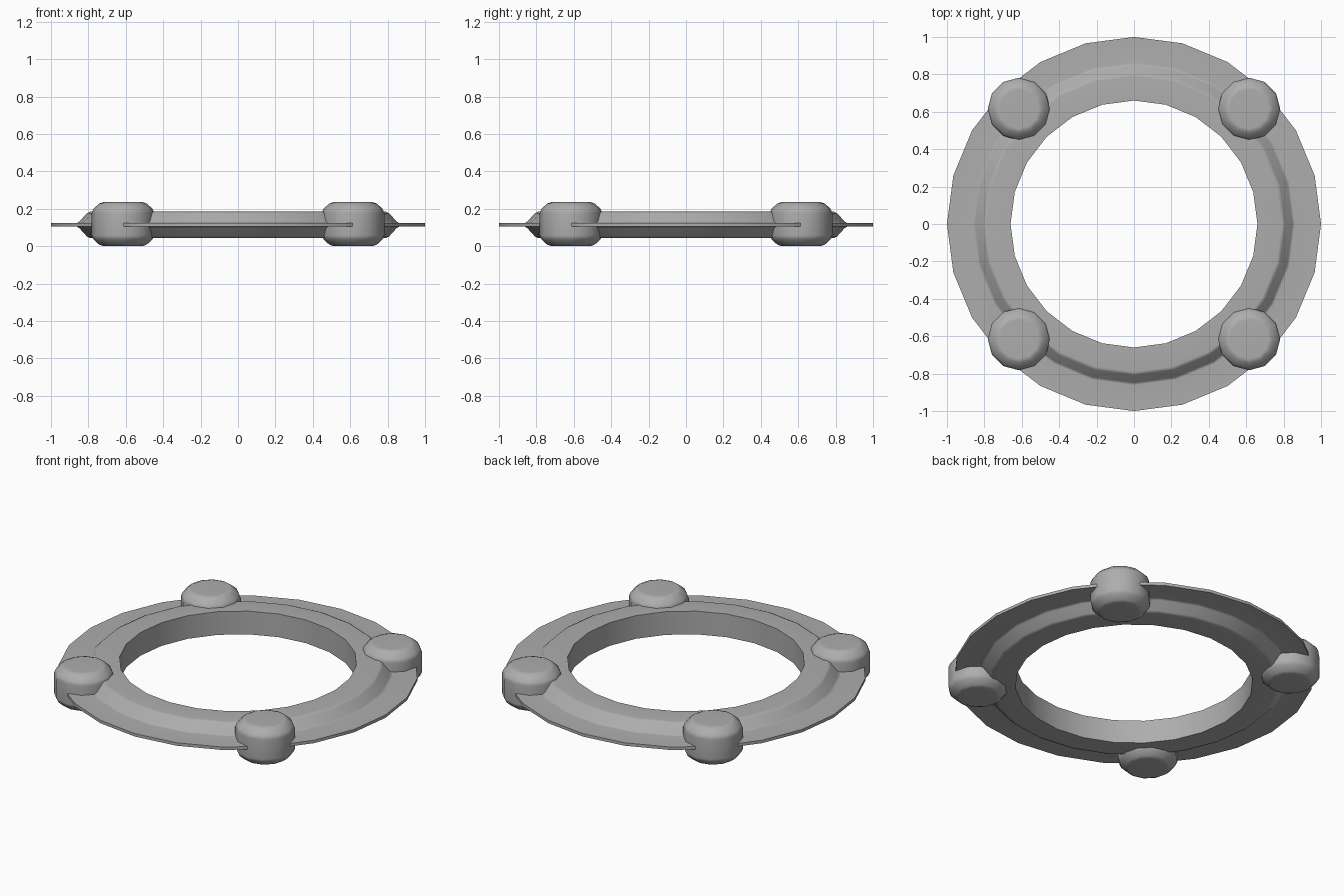
import bpy, bmesh, math

if "Cube" in bpy.data.objects:
    bpy.data.objects.remove(bpy.data.objects["Cube"])

# plain darker grey
grey = bpy.data.materials.new("grey")
grey.diffuse_color = (0.42, 0.42, 0.42, 1)
grey.use_nodes = True
grey.node_tree.nodes["Principled BSDF"].inputs["Base Color"].default_value = grey.diffuse_color


def lathe(name, profile, sides, closed, location):
    """Spin an (r, z) profile into a solid; open profiles get end caps."""
    bm = bmesh.new()
    rings = [[bm.verts.new((r * math.cos(2 * math.pi * i / sides),
                            r * math.sin(2 * math.pi * i / sides), z))
              for i in range(sides)] for r, z in profile]
    n = len(rings)
    for k in range(n if closed else n - 1):
        a, b = rings[k], rings[(k + 1) % n]
        for i in range(sides):
            j = (i + 1) % sides
            bm.faces.new((a[i], a[j], b[j], b[i]))
    if not closed:
        bm.faces.new(rings[0])
        bm.faces.new(rings[-1])
    bmesh.ops.recalc_face_normals(bm, faces=bm.faces)
    mesh = bpy.data.meshes.new(name)
    bm.to_mesh(mesh)
    bm.free()
    mesh.materials.append(grey)
    obj = bpy.data.objects.new(name, mesh)
    obj.location = location
    bpy.context.collection.objects.link(obj)
    bpy.ops.object.select_all(action='DESELECT')
    obj.select_set(True)
    bpy.context.view_layer.objects.active = obj
    bpy.ops.object.shade_smooth_by_angle(angle=math.radians(60))
    # large flat faces keep flat shading, soft edges blend
    weighted = obj.modifiers.new("weighted", 'WEIGHTED_NORMAL')
    weighted.keep_sharp = True
    return obj


def mirrored(half):
    return [(r, -z) for r, z in half] + [(r, z) for r, z in reversed(half)]


# ring body with softened shoulder and a thin flange around its rim
half = [(0.66, 0.071), (0.79, 0.071), (0.808, 0.062), (0.848, 0.018), (0.862, 0.009), (1.0, 0.009)]
lathe("ring", mirrored(half), 24, True, (0, 0, 0.114))

# four rounded knobs on the diagonals
knob_half = [(0.105, 0.118), (0.128, 0.109), (0.157, 0.083), (0.167, 0.06)]
for sx in (-1, 1):
    for sy in (-1, 1):
        lathe("knob", mirrored(knob_half), 12, False, (0.615 * sx, 0.615 * sy, 0.118))
